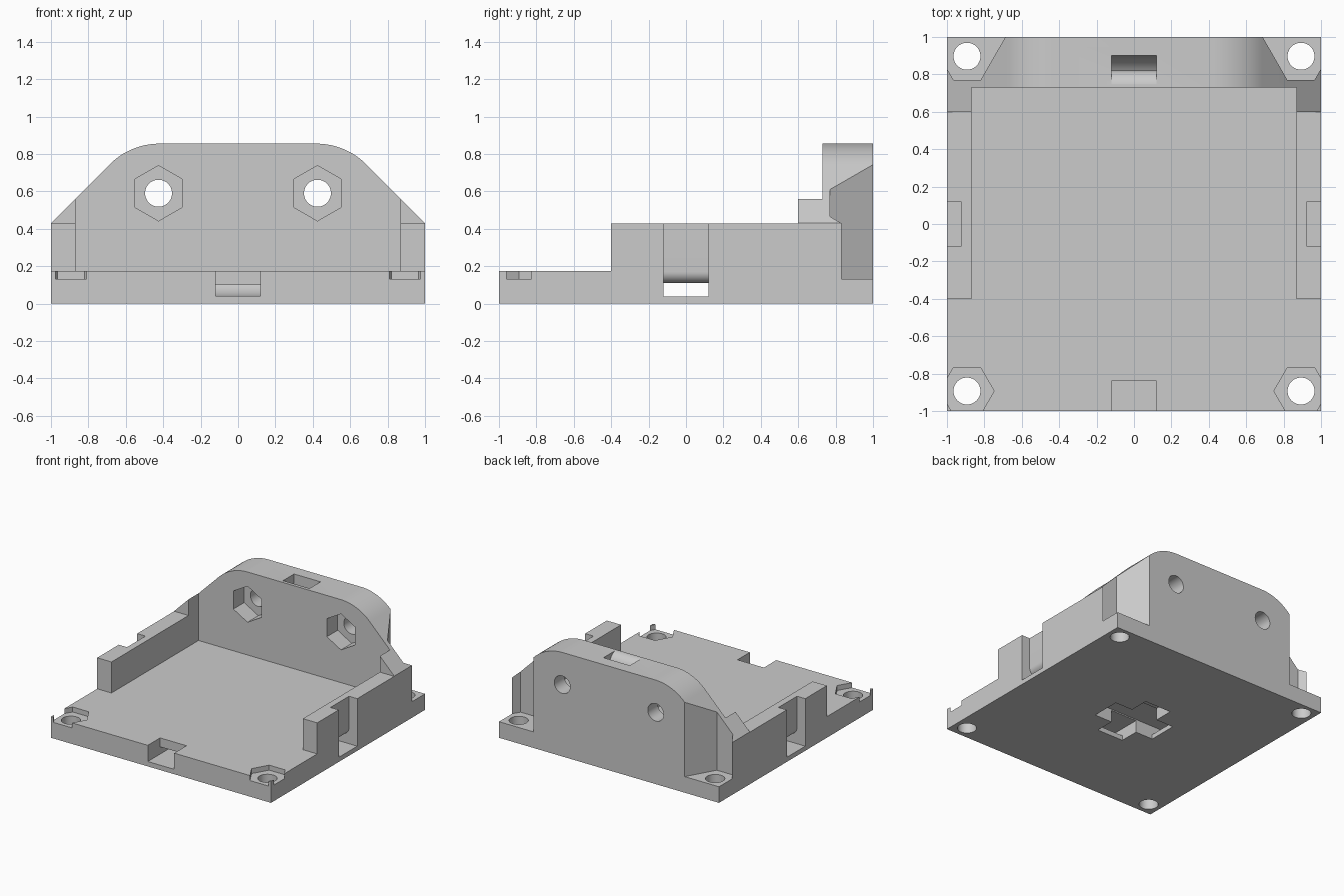
import bpy, bmesh
from math import sin, cos, radians
from mathutils import Vector

if "Cube" in bpy.data.objects:
    bpy.data.objects.remove(bpy.data.objects["Cube"], do_unlink=True)

grey = bpy.data.materials.new("plain_grey")
grey.use_nodes = True
grey.diffuse_color = (0.6, 0.6, 0.6, 1)
grey.node_tree.nodes["Principled BSDF"].inputs["Base Color"].default_value = (0.6, 0.6, 0.6, 1)


def arc(cx, cy, r, a0, a1, n=16):
    """Points along an arc, angles in degrees."""
    angles = [radians(a0 + (a1 - a0) * i / n) for i in range(n + 1)]
    return [(cx + r * cos(a), cy + r * sin(a)) for a in angles]


def ring(cx, cy, r, n, start=0):
    return arc(cx, cy, r, start, start + 360, n)[:-1]


def rect(x0, x1, y0, y1):
    return [(x0, y0), (x1, y0), (x1, y1), (x0, y1)]


def mirrored(points):
    """Close a right-hand half profile with its mirror image."""
    return points + [(-x, y) for x, y in reversed(points)]


def prism(name, points, axis, lo, hi):
    """Extrude a 2D outline along x, y or z."""
    place = {"x": lambda a, b, t: (t, a, b),
             "y": lambda a, b, t: (a, t, b),
             "z": lambda a, b, t: (a, b, t)}[axis]
    bm = bmesh.new()
    face = bm.faces.new([bm.verts.new(place(a, b, lo)) for a, b in points])
    out = bmesh.ops.extrude_face_region(bm, geom=[face])
    verts = [g for g in out["geom"] if isinstance(g, bmesh.types.BMVert)]
    bmesh.ops.translate(bm, verts=verts, vec=Vector(place(0, 0, hi - lo)))
    bmesh.ops.recalc_face_normals(bm, faces=bm.faces[:])
    mesh = bpy.data.meshes.new(name)
    bm.to_mesh(mesh)
    bm.free()
    mesh.materials.append(grey)
    obj = bpy.data.objects.new(name, mesh)
    bpy.context.collection.objects.link(obj)
    return obj


# Solid body with the rounded back wall outline
outline = [(1, 0), (1, 0.43)] + arc(0.42, 0.48, 0.375, 45, 90)
body = prism("mounting_bracket", mirrored(outline), "y", -1, 1)
bpy.context.view_layer.objects.active = body
body.select_set(True)


def cut(points, axis, lo, hi):
    cutter = prism("cutter", points, axis, lo, hi)
    cutter.hide_render = True
    mod = body.modifiers.new("cut", "BOOLEAN")
    mod.operation = "DIFFERENCE"
    mod.solver = "EXACT"
    mod.object = cutter
    bpy.ops.object.modifier_apply(modifier=mod.name)
    bpy.data.objects.remove(cutter, do_unlink=True)


# Open tray, low front edge and side wall tops
cut(rect(-0.87, 0.87, -1.2, 0.73), "z", 0.173, 1.2)
cut(rect(-1.2, 1.2, -1.2, -0.4), "z", 0.173, 1.2)
cut(rect(-1.2, 1.2, -1.1, 0.6), "z", 0.428, 1.2)

for s in (-1, 1):
    # Rear corner pockets, open to the back and side
    pocket = [(0.82, 0.77), (0.965, 0.77), (1.1, 1.004), (1.1, 1.1), (0.63, 1.1)]
    cut([(s * x, y) for x, y in pocket], "z", 0.132, 1.2)
    # Front corner nut recesses
    cut(ring(s * 0.893, -0.893, 0.145, 6), "z", 0.132, 0.4)
    # Corner screw holes
    for y in (-0.893, 0.897):
        cut(ring(s * 0.893, y, 0.072, 40), "z", -0.1, 0.4)
    # Back wall nut recesses and screw holes
    cut(ring(s * 0.425, 0.59, 0.148, 6, 30), "y", 0.6, 0.87)
    cut(ring(s * 0.425, 0.59, 0.072, 40), "y", 0.6, 1.1)

# Strap channel from side to side
side = [(1.1, 0.038), (1.1, 0.6), (0.925, 0.6)] + arc(0.865, 0.17, 0.06, 0, -90, 10)
cut(mirrored(side), "y", -0.12, 0.12)

# Strap channel from the front edge up through the back wall
channel = ([(-1.1, 0.04)] + arc(0.73, 0.21, 0.17, -90, 0)
           + [(0.9, 1), (0.733, 1)] + arc(0.733, 0.768, 0.088, 90, 0)
           + arc(0.73, 0.19, 0.09, 0, -90)
           + [(-0.84, 0.1), (-0.84, 0.3), (-1.1, 0.3)])
cut(channel, "x", -0.12, 0.12)

# Cross-shaped opening underneath
cross = [(0.12, -0.28), (0.12, -0.12), (0.28, -0.12),
         (0.28, 0.12), (0.12, 0.12), (0.12, 0.28)]
cut(mirrored(cross), "z", -0.1, 0.06)

bpy.ops.object.shade_smooth_by_angle(angle=radians(25))
